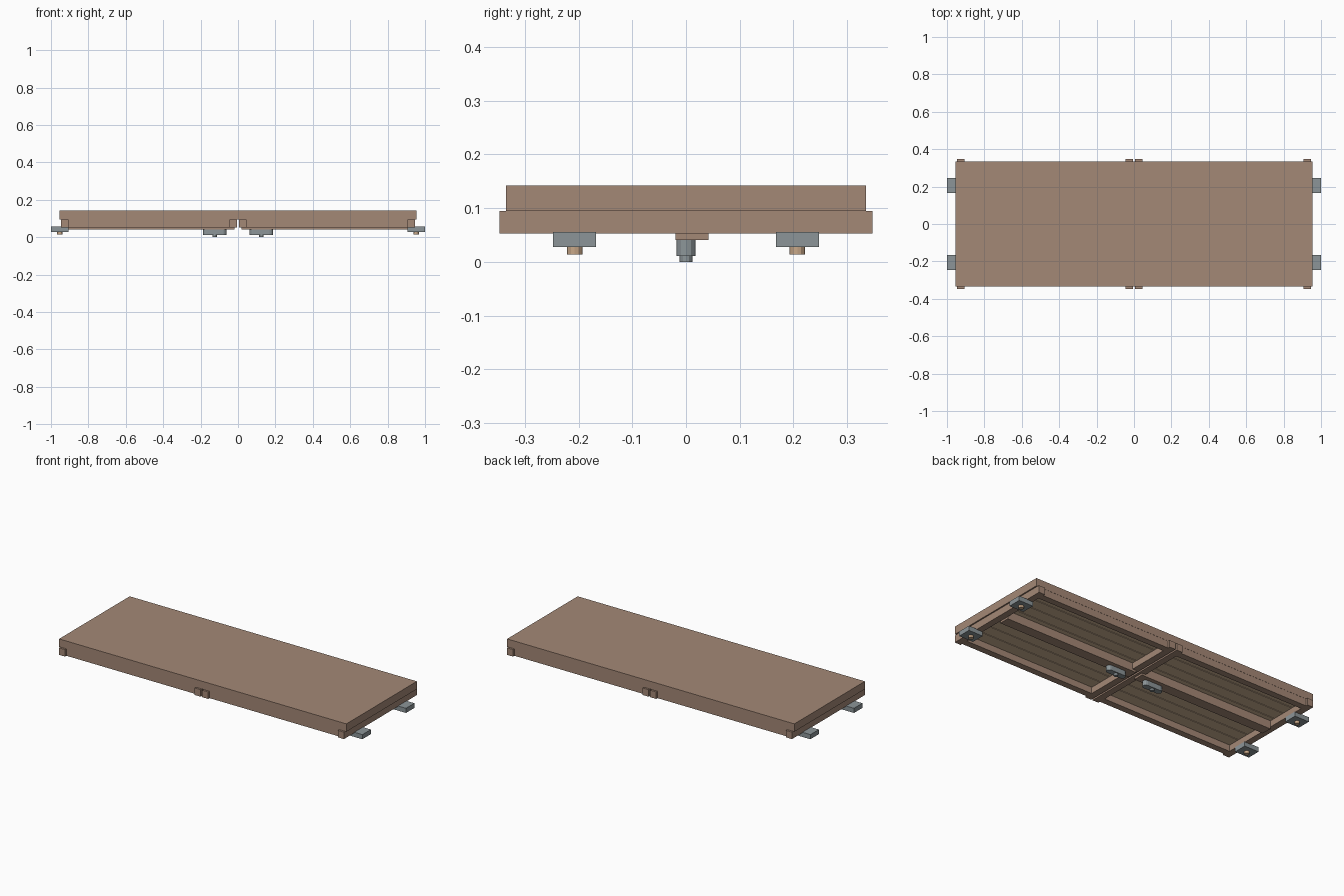
import bpy, bmesh, math

if "Cube" in bpy.data.objects:
    bpy.data.objects.remove(bpy.data.objects["Cube"])


def material(name, srgb):
    m = bpy.data.materials.new(name)
    lin = [((c / 255 + 0.055) / 1.055) ** 2.4 for c in srgb]
    m.diffuse_color = (*lin, 1)
    m.use_nodes = True
    m.node_tree.nodes["Principled BSDF"].inputs["Base Color"].default_value = m.diffuse_color
    return m


BROWN = material("brown wood", (164, 136, 118))
TAN = material("light tan wood", (205, 178, 147))
GREY = material("grey metal", (140, 149, 152))
BOLT = material("copper bolt", (200, 168, 136))


def finish(bm, name, mat):
    me = bpy.data.meshes.new(name)
    bm.to_mesh(me)
    bm.free()
    me.materials.append(mat)
    ob = bpy.data.objects.new(name, me)
    bpy.context.collection.objects.link(ob)
    return ob


def box(name, x, y, z, mat):
    """Box from (min, max) ranges; mirrored ranges may come in either order."""
    bm = bmesh.new()
    bmesh.ops.create_cube(bm, size=1)
    for v in bm.verts:
        for i, r in enumerate((x, y, z)):
            v.co[i] = (r[0] + r[1]) / 2 + v.co[i] * abs(r[1] - r[0])
    return finish(bm, name, mat)


def cylinder(name, x, y, z, radius, mat, sides=12):
    bm = bmesh.new()
    bmesh.ops.create_cone(bm, cap_ends=True, segments=sides, radius1=radius,
                          radius2=radius, depth=z[1] - z[0])
    bmesh.ops.translate(bm, verts=bm.verts, vec=(x, y, (z[0] + z[1]) / 2))
    return finish(bm, name, mat)


def rounded_bar(name, cx, length, width, z, mat):
    """Stadium outline extruded upward."""
    bm = bmesh.new()
    r, n, verts = width / 2, 6, []
    for end in (1, -1):
        for i in range(n + 1):
            a = -math.pi / 2 + math.pi * i / n
            verts.append(bm.verts.new((cx + end * (length / 2 - r + r * math.cos(a)),
                                       end * r * math.sin(a), z[0])))
    face = bm.faces.new(verts)
    up = bmesh.ops.extrude_face_region(bm, geom=[face])["geom"]
    bmesh.ops.translate(bm, vec=(0, 0, z[1] - z[0]),
                        verts=[g for g in up if isinstance(g, bmesh.types.BMVert)])
    bmesh.ops.recalc_face_normals(bm, faces=bm.faces)
    return finish(bm, name, mat)


# Top slab
box("top_slab", (-0.955, 0.955), (-0.335, 0.335), (0.095, 0.142), BROWN)

FRAME_Z = (0.053, 0.095)
PLANKS = 8
for s in (-1, 1):
    side = "right" if s > 0 else "left"

    # Cross bars at both ends of each half
    for label, a, b in (("inner", 0.005, 0.045), ("outer", 0.907, 0.947)):
        box(f"{side}_{label}_cross_bar", (s * a, s * b), (-0.347, 0.347), FRAME_Z, BROWN)

    # Long edge rails and the deeper centre rail
    for t in (-1, 1):
        box(f"{side}_edge_rail", (s * 0.045, s * 0.907), (t * 0.295, t * 0.334), FRAME_Z, BROWN)
    box(f"{side}_centre_rail", (s * 0.02, s * 0.907), (-0.02, 0.042), (0.041, 0.095), BROWN)

    # Underside planks with narrow gaps
    step = 0.59 / PLANKS
    for i in range(PLANKS):
        y = -0.295 + i * step
        box(f"{side}_plank", (s * 0.045, s * 0.907), (y + 0.002, y + step - 0.002),
            (0.09, 0.095), TAN)

    # Handle with its small stud
    rounded_bar(f"{side}_handle", s * 0.125, 0.125, 0.036, (0.011, 0.041), GREY)
    cylinder(f"{side}_handle_stud", s * 0.125, 0, (0, 0.011), 0.012, GREY)

    # Hinge blocks with bolts
    for t in (-1, 1):
        box(f"{side}_hinge", (s * 0.905, s * 1.0), (t * 0.167, t * 0.247), (0.028, 0.056), GREY)
        cylinder(f"{side}_hinge_bolt", s * 0.953, t * 0.207, (0.014, 0.03), 0.014, BOLT)
